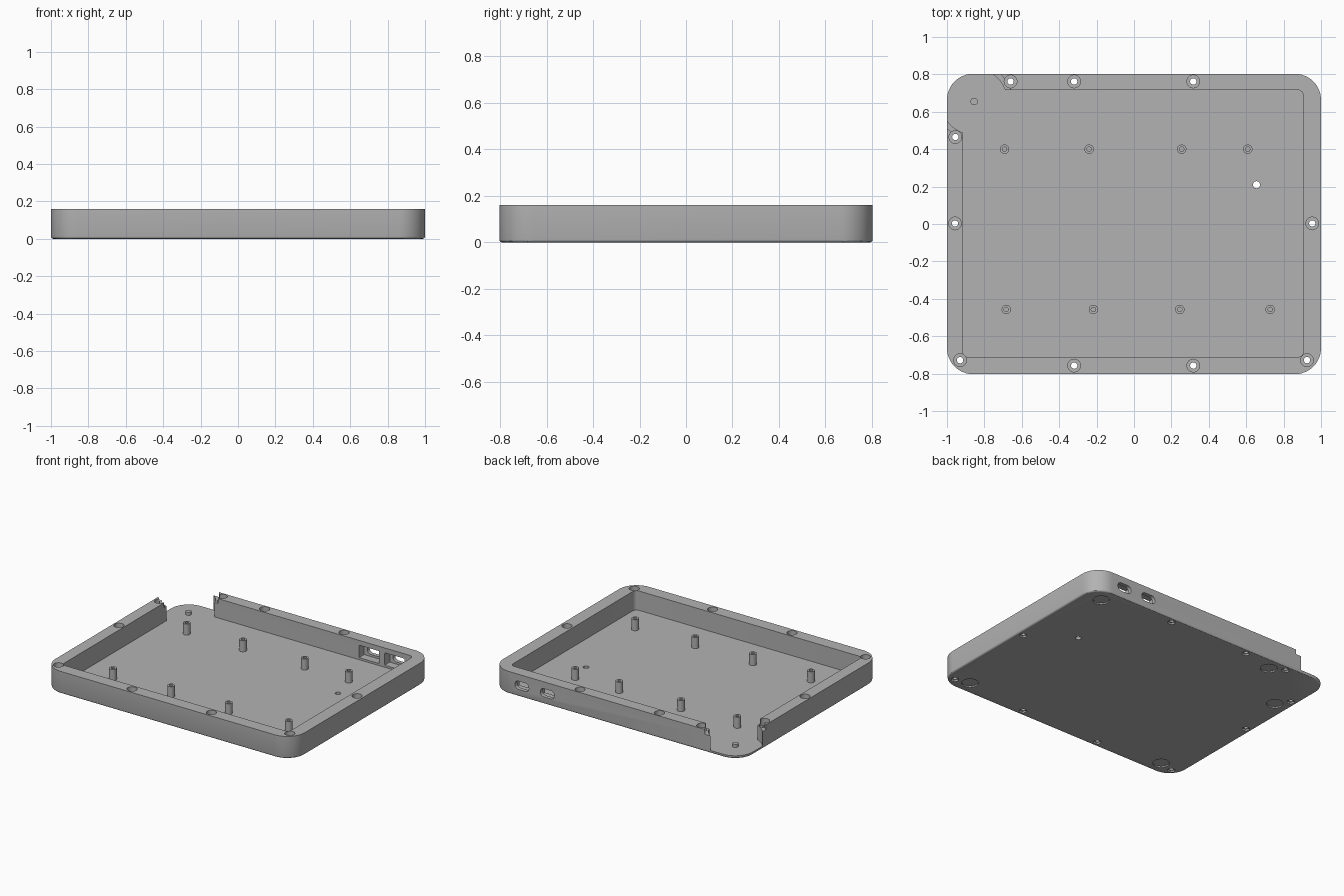
import bpy, bmesh, math
from mathutils import Vector

cube = bpy.data.objects.get("Cube")
if cube:
    bpy.data.objects.remove(cube)

grey = bpy.data.materials.new("plain grey")
grey.use_nodes = True
COLOUR = (0.45, 0.45, 0.45, 1)
grey.diffuse_color = COLOUR
grey.node_tree.nodes["Principled BSDF"].inputs["Base Color"].default_value = COLOUR


def rounded_rect(x0, x1, y0, y1, r, steps=12):
    """Outline points of a rectangle with round corners."""
    centres = [(x1 - r, y1 - r), (x0 + r, y1 - r), (x0 + r, y0 + r), (x1 - r, y0 + r)]
    pts = []
    for i, (cx, cy) in enumerate(centres):
        for k in range(steps + 1):
            a = math.pi / 2 * (i + k / steps)
            pts.append((cx + r * math.cos(a), cy + r * math.sin(a)))
    return pts


def circle(x, y, r, n=32):
    return [(x + r * math.cos(math.tau * k / n), y + r * math.sin(math.tau * k / n)) for k in range(n)]


def prism(bm, pts, low, high, upright=False):
    """Extrude an outline along z, or along y when upright."""
    def place(a, b, t):
        return Vector((a, t, b)) if upright else Vector((a, b, t))
    ring = [bm.verts.new(place(a, b, low)) for a, b in pts]
    face = bm.faces.new(ring)
    out = bmesh.ops.extrude_face_region(bm, geom=[face])
    moved = [v for v in out["geom"] if isinstance(v, bmesh.types.BMVert)]
    shift = place(0, 0, high - low)
    bmesh.ops.translate(bm, verts=moved, vec=shift)


def make(name, solids, upright=False):
    """One object from a list of (outline, low, high)."""
    bm = bmesh.new()
    for pts, low, high in solids:
        prism(bm, pts, low, high, upright)
    bmesh.ops.recalc_face_normals(bm, faces=bm.faces)
    mesh = bpy.data.meshes.new(name)
    bm.to_mesh(mesh)
    bm.free()
    mesh.materials.append(grey)
    ob = bpy.data.objects.new(name, mesh)
    bpy.context.collection.objects.link(ob)
    return ob


def cut(target, solids, upright=False):
    """Subtract solids from the target, then discard them."""
    cutter = make("cutter", solids, upright)
    cutter.hide_render = True
    mod = target.modifiers.new("cut", "BOOLEAN")
    mod.object, mod.operation, mod.solver = cutter, "DIFFERENCE", "EXACT"
    bpy.context.view_layer.objects.active = target
    bpy.ops.object.modifier_apply(modifier=mod.name)
    bpy.data.objects.remove(cutter)


def smooth(ob):
    bpy.ops.object.select_all(action="DESELECT")
    ob.select_set(True)
    bpy.context.view_layer.objects.active = ob
    bpy.ops.object.shade_smooth_by_angle(angle=math.radians(30))


HEIGHT, FLOOR, Y = 0.16, 0.02, 0.803
PEG = (-0.855, 0.655)

# Tray body with a softened lower edge
tray = make("tray", [(rounded_rect(-1, 1, -Y, Y, 0.14), 0, HEIGHT)])
bm = bmesh.new()
bm.from_mesh(tray.data)
lower = [e for e in bm.edges if all(v.co.z < 0.001 for v in e.verts)]
bmesh.ops.bevel(bm, geom=lower, offset=0.012, segments=3, profile=0.5, affect="EDGES")
bm.to_mesh(tray.data)
bm.free()

# Cavity and the stepped round opening at one corner
cut(tray, [(rounded_rect(-0.915, 0.905, -0.712, 0.717, 0.03, 6), FLOOR, 0.3)])
cut(tray, [(circle(*PEG, 0.177, 64), FLOOR, 0.3)])
cut(tray, [(circle(*PEG, 0.203, 64), 0.125, 0.3)])

# Screw holes: wide at the rim, narrow through the wall, recessed below
screws = [(-0.66, 0.762), (-0.955, 0.465), (-0.93, -0.728), (0.925, -0.728)]
screws += [(x, y) for x in (-0.32, 0.317) for y in (-0.757, 0.762)]
screws += [(x, 0.003) for x in (-0.957, 0.953)]
cut(tray, [(circle(x, y, 0.034), 0.11, 0.3) for x, y in screws])
cut(tray, [(circle(x, y, 0.017), -0.1, 0.3) for x, y in screws] + [(circle(0.655, 0.21, 0.019), -0.1, 0.3)])
cut(tray, [(circle(x, y, 0.027, 6), -0.1, 0.012) for x, y in screws])

# Shallow round foot recesses underneath
feet = [(0.86, 0.69), (0.82, -0.70), (-0.56, 0.71), (-0.89, 0.38), (-0.82, -0.70)]
cut(tray, [(circle(x, y, 0.055), -0.1, 0.009) for x, y in feet])

# Port slots through the back wall, with wider pockets inside
ports = (0.55, 0.755)
cut(tray, [(rounded_rect(x - 0.056, x + 0.056, 0.05, 0.11, 0.028, 8), 0.6, 0.9) for x in ports], True)
cut(tray, [(rounded_rect(x - 0.08, x + 0.08, 0.035, 0.125, 0.004, 2), 0.6, 0.775) for x in ports], True)
smooth(tray)

# Hollow standoffs that carry the board
posts = [(x, 0.4) for x in (-0.692, -0.24, 0.255, 0.608)]
posts += [(x, -0.457) for x in (-0.683, -0.217, 0.245, 0.728)]
standoffs = make("standoffs", [(circle(x, y, 0.025), FLOOR - 0.005, 0.1) for x, y in posts])
cut(standoffs, [(circle(x, y, 0.012, 20), 0.04, 0.3) for x, y in posts])
smooth(standoffs)

# Small locating peg in the open corner
peg = make("corner_peg", [(circle(*PEG, 0.02), FLOOR - 0.005, 0.042)])
smooth(peg)
